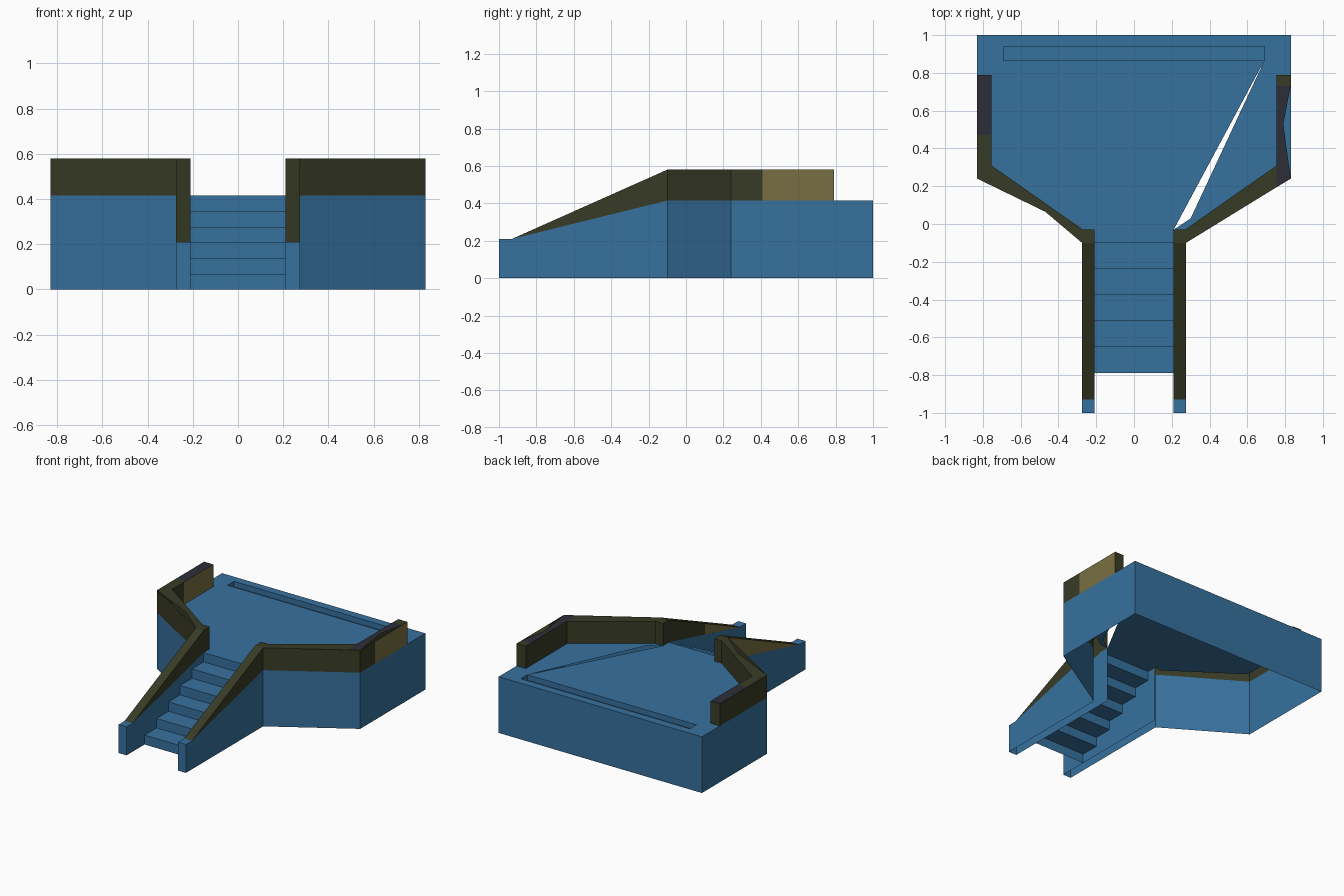
import bpy
from mathutils import Vector

if "Cube" in bpy.data.objects:
    bpy.data.objects.remove(bpy.data.objects["Cube"], do_unlink=True)


def material(name, rgb):
    m = bpy.data.materials.new(name)
    m.use_nodes = True
    m.diffuse_color = (*rgb, 1)
    bsdf = next(n for n in m.node_tree.nodes if n.type == 'BSDF_PRINCIPLED')
    bsdf.inputs["Base Color"].default_value = (*rgb, 1)
    return m


BLUE, OLIVE, TAN, CHARCOAL = range(4)
MATS = [material("blue", (0.038, 0.165, 0.345)),
        material("dark olive", (0.040, 0.044, 0.019)),
        material("tan", (0.188, 0.159, 0.054)),
        material("charcoal", (0.027, 0.027, 0.040))]
Z = 0.415    # deck height
R = 0.58     # parapet height
LOW = 0.21   # height of the stair wall's foot


def build(name, faces):
    """Make an object from (points, material, facing direction) faces."""
    verts, polys, index = [], [], {}
    for pts, mat, facing in faces:
        n = Vector((0, 0, 0))
        for a, b in zip(pts, pts[1:] + pts[:1]):
            n += Vector(a).cross(Vector(b))
        if n.dot(Vector(facing)) < 0:
            pts = pts[::-1]
        poly = []
        for p in pts:
            key = tuple(round(c, 4) for c in p)
            if key not in index:
                index[key] = len(verts)
                verts.append(key)
            poly.append(index[key])
        polys.append(poly)
    me = bpy.data.meshes.new(name)
    me.from_pydata(verts, [], polys)
    for m in MATS:
        me.materials.append(m)
    for poly, face in zip(me.polygons, faces):
        poly.material_index = face[1]
    me.update()
    ob = bpy.data.objects.new(name, me)
    bpy.context.collection.objects.link(ob)
    return ob


def flat(pts, z, mat):
    return ([(x, y, z) for x, y in pts], mat, (0, 0, 1))


def wall(a, b, z0, z1, mat, facing):
    pts = [(*a, z0), (*b, z0), (*b, z1), (*a, z1)]
    return (pts, mat, (*facing, 0))


def side(x, profile, mat, dx):
    return ([(x, y, z) for y, z in profile], mat, (dx, 0, 0))


# Deck: surface around the slot, and two parts either side of the narrow gap
build("deck", [
    flat([(-.83, 1), (-.83, .865), (-.69, .865), (-.69, .94), (.69, .94),
          (.69, .865), (.83, .865), (.83, 1)], Z, BLUE),
    flat([(-.83, .865), (-.83, .79), (-.755, .79), (-.755, .31), (-.27, -.03),
          (.21, -.03), (.69, .865), (-.69, .865)], Z, BLUE),
    flat([(.69, .865), (.30, .03), (.21, -.03), (.27, -.03), (.755, .31),
          (.83, .24), (.83, .865)], Z, BLUE)])

# Recessed slot near the back edge
D = Z - 0.04
build("deck_slot", [
    flat([(-.69, .865), (.69, .865), (.69, .94), (-.69, .94)], D, BLUE),
    wall((-.69, .865), (.69, .865), D, Z, BLUE, (0, 1)),
    wall((-.69, .94), (.69, .94), D, Z, BLUE, (0, -1)),
    wall((-.69, .865), (-.69, .94), D, Z, BLUE, (1, 0)),
    wall((.69, .865), (.69, .94), D, Z, BLUE, (-1, 0))])

# Base walls, open underneath
base = [wall((-.83, 1), (.83, 1), 0, Z, BLUE, (0, 1))]
for s in (-1, 1):
    base += [wall((s * .83, 1), (s * .83, .24), 0, Z, BLUE, (s, 0)),
             wall((s * .83, .24), (s * .275, -.10), 0, Z, BLUE, (s, -1))]
build("base_walls", base)

# Stairs: six risers and treads
edges = [-.79, -.65, -.51, -.375, -.235, -.10, -.03]
steps = []
for i in range(6):
    y0, y1, z0, z1 = edges[i], edges[i + 1], Z * i / 6, Z * (i + 1) / 6
    steps += [wall((-.21, y0), (.21, y0), z0, z1, BLUE, (0, -1)),
              flat([(-.21, y0), (.21, y0), (.21, y1), (-.21, y1)], z1, BLUE)]
build("stairs", steps)

# Parapet tops, each side with its own colour split
tops = {
    1: [flat([(.755, .79), (.83, .79), (.83, .73), (.755, .73)], R, OLIVE),
        flat([(.755, .73), (.83, .73), (.79, .53), (.83, .24), (.755, .195)], R, CHARCOAL),
        flat([(.755, .31), (.755, .195), (.275, -.10), (.21, -.10), (.21, -.03),
              (.27, -.03)], R, OLIVE)],
    -1: [flat([(-.755, .79), (-.83, .79), (-.83, .47), (-.755, .47)], R, CHARCOAL),
         flat([(-.755, .47), (-.83, .47), (-.83, .24), (-.47, .065), (-.275, -.10),
               (-.21, -.10), (-.21, -.03), (-.27, -.03), (-.755, .31)], R, OLIVE)]}

for s, label in ((1, "left"), (-1, "right")):
    o, i, so, si = s * .83, s * .755, s * .275, s * .21
    outer, inner = (TAN, OLIVE) if s > 0 else (OLIVE, TAN)

    # Parapet around the deck
    build(label + "_parapet", tops[s] + [
        wall((o, .79), (o, .41), Z, R, outer, (s, 0)),
        wall((o, .41), (o, .24), Z, R, OLIVE, (s, 0)),
        wall((o, .24), (so, -.10), Z, R, OLIVE, (s, -1)),
        wall((o, .79), (i, .79), Z, R, OLIVE, (0, 1)),
        wall((i, .79), (i, .45), Z, R, inner, (-s, 0)),
        wall((i, .45), (i, .31), Z, R, OLIVE, (-s, 0)),
        wall((i, .31), (s * .27, -.03), Z, R, OLIVE, (-s, 1)),
        wall((s * .27, -.03), (si, -.03), Z, R, OLIVE, (0, 1)),
        wall((si, -.03), (si, -.10), Z, R, OLIVE, (-s, 0))])

    # Stair side wall
    low = [(-1, 0), (-1, LOW), (-.93, LOW), (-.10, Z)]
    build(label + "_stair_wall", [
        side(so, low + [(-.10, 0)], BLUE, s),
        side(si, low + [(-.03, Z), (-.03, 0)], BLUE, -s),
        wall((si, -1), (so, -1), 0, LOW, BLUE, (0, -1)),
        flat([(si, -1), (so, -1), (so, -.93), (si, -.93)], LOW, BLUE)])

    # Sloping stair parapet, with the lower part of its inner face split off
    t = (-.52 + .93) / .83
    zl, zh = LOW + t * (Z - LOW), LOW + t * (R - LOW)
    build(label + "_stair_parapet", [
        ([(si, -.93, LOW), (so, -.93, LOW), (so, -.10, R), (si, -.10, R)], OLIVE, (0, -1, 1)),
        side(so, [(-.93, LOW), (-.10, Z), (-.10, R)], OLIVE if s > 0 else TAN, s),
        side(si, [(-.93, LOW), (-.52, zl), (-.52, zh)], TAN if s > 0 else OLIVE, -s),
        side(si, [(-.52, zl), (-.10, Z), (-.10, R), (-.52, zh)], OLIVE, -s)])
